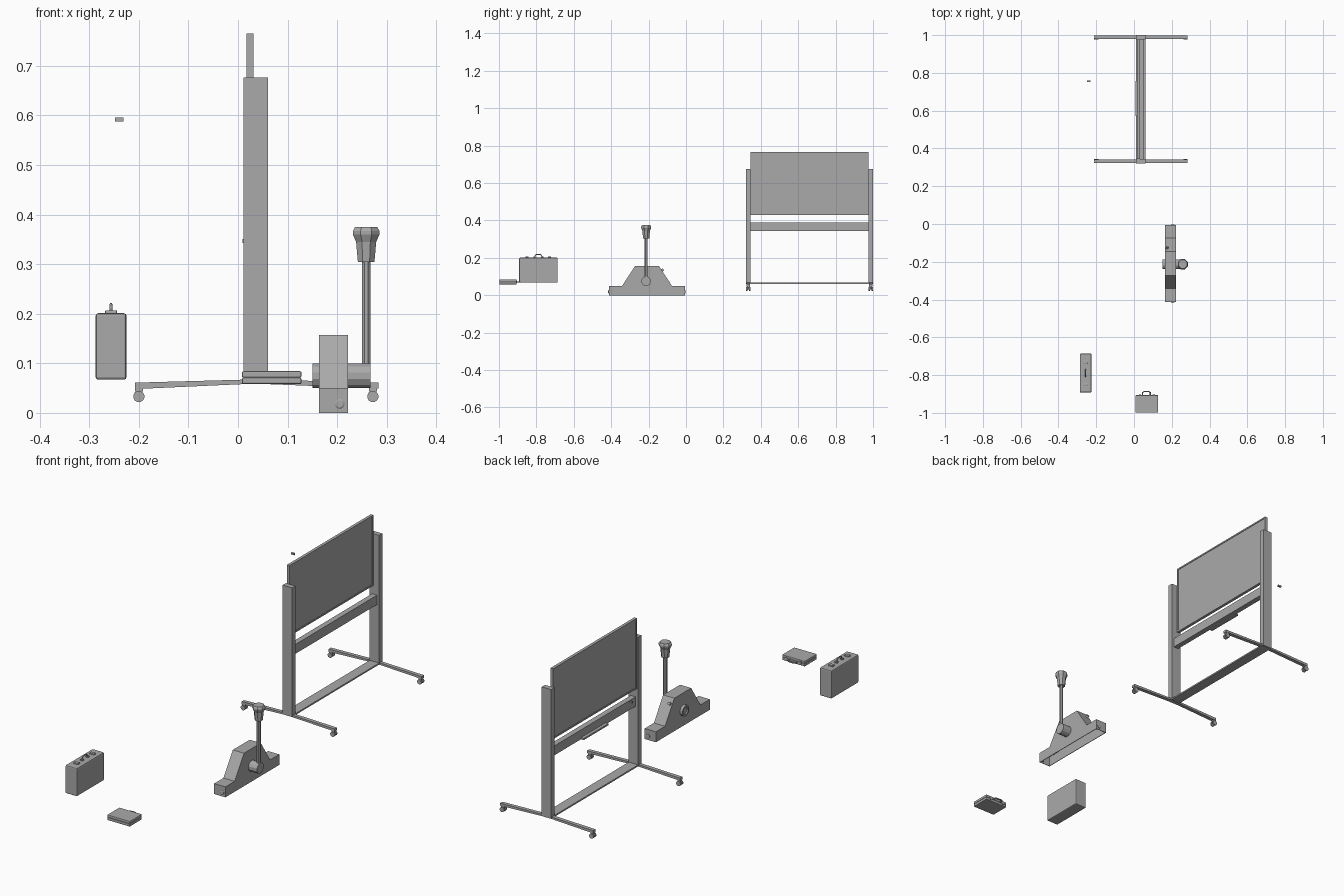
import bpy, bmesh, math
from mathutils import Matrix, Vector

cube = bpy.data.objects.get("Cube")
if cube:
    bpy.data.objects.remove(cube, do_unlink=True)

GREY = (0.4, 0.4, 0.4, 1.0)
grey = bpy.data.materials.new("plain_grey")
grey.use_nodes = True
grey.diffuse_color = GREY
grey.node_tree.nodes["Principled BSDF"].inputs["Base Color"].default_value = GREY


def finish(name, bm, smooth=False):
    """Turn a bmesh into a named grey object."""
    bmesh.ops.recalc_face_normals(bm, faces=bm.faces)
    mesh = bpy.data.meshes.new(name)
    bm.to_mesh(mesh)
    bm.free()
    mesh.materials.append(grey)
    obj = bpy.data.objects.new(name, mesh)
    bpy.context.collection.objects.link(obj)
    if smooth:
        bpy.ops.object.select_all(action='DESELECT')
        obj.select_set(True)
        bpy.context.view_layer.objects.active = obj
        bpy.ops.object.shade_smooth_by_angle(angle=math.radians(25))
    return obj


def box(name, x, y, z, bevel=0):
    """Box from (low, high) ranges on each axis."""
    bm = bmesh.new()
    bmesh.ops.create_cube(bm, size=1)
    lo, hi = Vector((x[0], y[0], z[0])), Vector((x[1], y[1], z[1]))
    for v in bm.verts:
        v.co = Vector([l + (c + 0.5) * (h - l) for l, c, h in zip(lo, v.co, hi)])
    obj = finish(name, bm)
    if bevel:
        mod = obj.modifiers.new("rounded_edges", 'BEVEL')
        mod.width, mod.segments = bevel, 2
    return obj


def lathe(name, profile, centre, axis, sides=12):
    """Revolve (radius, height) points around an axis through centre."""
    bm = bmesh.new()
    rings = []
    for r, h in profile:
        ring = []
        for i in range(sides):
            a = (i + 0.5) * math.tau / sides
            ring.append(bm.verts.new((r * math.cos(a), r * math.sin(a), h)))
        rings.append(ring)
    for low, high in zip(rings, rings[1:]):
        for i in range(sides):
            j = (i + 1) % sides
            bm.faces.new((low[i], low[j], high[j], high[i]))
    bm.faces.new(rings[0])
    bm.faces.new(rings[-1])
    turn = Vector((0, 0, 1)).rotation_difference(Vector(axis)).to_matrix().to_4x4()
    bmesh.ops.transform(bm, matrix=Matrix.Translation(centre) @ turn, verts=bm.verts)
    return finish(name, bm, smooth=sides > 8)


def rod(name, radius, length, centre, axis, sides=12):
    return lathe(name, [(radius, 0), (radius, length)], centre, axis, sides)


def extrude(name, points, to_co, shift, open_edge=False):
    """Extrude a flat outline; open_edge drops the face on the last edge."""
    bm = bmesh.new()
    a = [bm.verts.new(to_co(*p)) for p in points]
    b = [bm.verts.new(v.co + Vector(shift)) for v in a]
    bm.faces.new(a)
    bm.faces.new(b)
    n = len(points)
    for i in range(n - 1 if open_edge else n):
        j = (i + 1) % n
        bm.faces.new((a[i], a[j], b[j], b[i]))
    return finish(name, bm)


def arch(name, points, radius):
    """Thin round handle along a path."""
    curve = bpy.data.curves.new(name, 'CURVE')
    curve.dimensions = '3D'
    curve.bevel_depth, curve.bevel_resolution = radius, 1
    curve.use_fill_caps = True
    spline = curve.splines.new('POLY')
    spline.points.add(len(points) - 1)
    for p, co in zip(spline.points, points):
        p.co = (*co, 1)
    curve.materials.append(grey)
    obj = bpy.data.objects.new(name, curve)
    bpy.context.collection.objects.link(obj)
    return obj


# Rolling board stand: posts, arched feet and twin-wheel casters
FOOT = [(-0.208, 0.048), (-0.208, 0.061), (0.01, 0.067), (0.06, 0.067),
        (0.283, 0.061), (0.283, 0.049), (0.06, 0.058), (0.01, 0.058)]
for side, y0, y1 in (("near", 0.321, 0.345), ("far", 0.976, 1.0)):
    mid = (y0 + y1) / 2
    box(side + "_post", (0.011, 0.061), (y0, y1), (0.06, 0.676))
    extrude(side + "_foot", FOOT, lambda x, z: (x, mid - 0.009, z), (0, 0.018, 0))
    for end, x in (("left_end", 0.272), ("right_end", -0.2)):
        tag = side + "_" + end
        box(tag + "_caster_mount", (x - 0.008, x + 0.008), (mid - 0.007, mid + 0.007),
            (0.043, 0.05))
        rod(tag + "_caster_stem", 0.004, 0.02, (x, mid, 0.03), (0, 0, 1), 8)
        rod(tag + "_caster_axle", 0.003, 0.016, (x, mid - 0.008, 0.033), (0, 1, 0), 8)
        for k, dy in enumerate((-0.011, 0.004)):
            rod(f"{tag}_wheel_{k + 1}", 0.0115, 0.007, (x, mid + dy, 0.033), (0, 1, 0))

box("bottom_bar", (0.011, 0.061), (0.345, 0.976), (0.06, 0.067))
box("cross_rail", (0.024, 0.05), (0.345, 0.976), (0.343, 0.388))
box("pen_tray", (0.009, 0.024), (0.572, 0.757), (0.343, 0.351))

# Framed writing board
box("board_panel", (0.0195, 0.0285), (0.35, 0.971), (0.435, 0.76))
for n, z in enumerate(((0.429, 0.436), (0.758, 0.765))):
    box(f"board_frame_level_{n + 1}", (0.017, 0.031), (0.345, 0.976), z)
for n, y in enumerate(((0.345, 0.352), (0.969, 0.976))):
    box(f"board_frame_upright_{n + 1}", (0.017, 0.031), y, (0.436, 0.758))

# Small loose block
box("loose_block", (-0.248, -0.231), (0.753, 0.761), (0.588, 0.596))

# Lever unit: hollow stepped housing
HOUSING = [(-0.412, 0), (-0.412, 0.05), (-0.342, 0.05), (-0.272, 0.157),
           (-0.145, 0.157), (-0.075, 0.05), (-0.006, 0.05), (-0.006, 0)]
housing = extrude("lever_housing", HOUSING, lambda y, z: (0.163, y, z),
                  (0.059, 0, 0), open_edge=True)
shell = housing.modifiers.new("wall", 'SOLIDIFY')
shell.thickness, shell.offset = 0.004, -1
for end, y, d in (("front", -0.408, -1), ("back", -0.01, 1)):
    lathe(end + "_bolt", [(0.01, 0), (0.01, 0.006), (0.007, 0.008)],
          (0.205, y, 0.018), (0, d, 0))
rod("slope_button", 0.007, 0.012, (0.175, -0.131, 0.132), (0, 0.84, 0.55))

# Pivot hub, lever and grip
PIVOT_Y, PIVOT_Z, LEVER_X = -0.213, 0.075, 0.2585
lathe("hub", [(0.026, 0), (0.026, 0.047)], (0.22, PIVOT_Y, PIVOT_Z), (1, 0, 0))
lathe("hub_cap", [(0.026, 0), (0.026, 0.014), (0.018, 0.014), (0.016, 0.009)],
      (0.164, PIVOT_Y, PIVOT_Z), (-1, 0, 0))
rod("lever_rod", 0.009, 0.235, (LEVER_X, PIVOT_Y, 0.075), (0, 0, 1), 8)
lathe("lever_grip", [(0.018, 0.304), (0.022, 0.345), (0.029, 0.36), (0.029, 0.367),
                     (0.024, 0.375)], (LEVER_X, PIVOT_Y, 0), (0, 0, 1), 8)

# Upright case with latches and handle
CASE_X = -0.256
box("case_body", (-0.287, -0.225), (-0.892, -0.686), (0.067, 0.201), 0.005)
for n, y in enumerate((-0.85, -0.73)):
    box(f"case_latch_{n + 1}", (CASE_X - 0.012, CASE_X + 0.012), (y - 0.008, y + 0.008),
        (0.199, 0.207), 0.002)
for n, y in enumerate((-0.81, -0.768)):
    box(f"case_handle_foot_{n + 1}", (CASE_X - 0.007, CASE_X + 0.007),
        (y - 0.006, y + 0.006), (0.199, 0.206))
arch("case_handle", [(CASE_X, y, z) for y, z in (
    (-0.81, 0.2), (-0.806, 0.214), (-0.797, 0.219), (-0.781, 0.219),
    (-0.772, 0.214), (-0.768, 0.2))], 0.003)

# Flat case with lid seam, latches and handle
box("flat_case_base", (0.008, 0.128), (-0.998, -0.906), (0.058, 0.071), 0.003)
box("flat_case_lid", (0.008, 0.128), (-0.998, -0.906), (0.071, 0.084), 0.003)
for n, x in enumerate((0.032, 0.104)):
    box(f"flat_case_latch_{n + 1}", (x - 0.006, x + 0.006), (-0.907, -0.903),
        (0.065, 0.078))
arch("flat_case_handle", [(x, y, 0.071) for x, y in (
    (0.046, -0.907), (0.046, -0.892), (0.052, -0.887), (0.08, -0.887),
    (0.086, -0.892), (0.086, -0.907))], 0.003)
